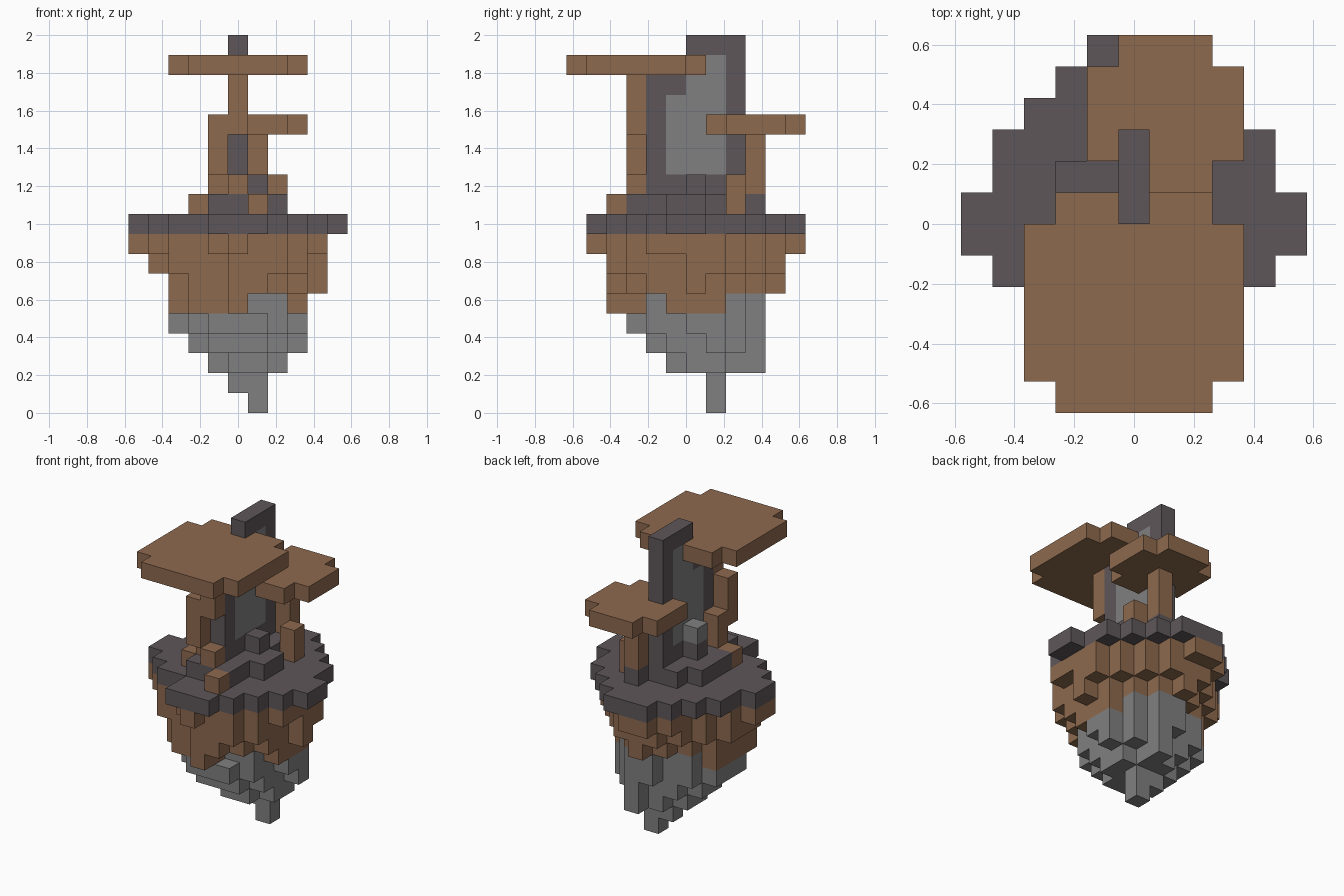
import bpy, bmesh

cube = bpy.data.objects.get("Cube")
if cube:
    bpy.data.objects.remove(cube, do_unlink=True)

UNIT = 2 / 19  # edge length of one block


def material(name, color):
    mat = bpy.data.materials.new(name)
    mat.use_nodes = True
    mat.diffuse_color = (*color, 1)
    bsdf = next(n for n in mat.node_tree.nodes if n.type == 'BSDF_PRINCIPLED')
    bsdf.inputs["Base Color"].default_value = (*color, 1)
    return mat


BROWN = material("earthy brown", (0.27, 0.143, 0.076))
DARK = material("dark slate", (0.112, 0.094, 0.102))
GREY = material("stone grey", (0.216, 0.216, 0.216))

parts = {}   # part name -> (material, set of cells)
filled = {}  # cell -> part name


def box(name, mat, x, y, z):
    """Fill an inclusive range of cells; earlier parts keep their cells."""
    cells = parts.setdefault(name, (mat, set()))[1]
    for i in range(x[0], x[-1] + 1):
        for j in range(y[0], y[-1] + 1):
            for k in range(z[0], z[-1] + 1):
                if (i, j, k) not in filled:
                    filled[i, j, k] = name
                    cells.add((i, j, k))


def layer(name, mat, k, *rects):
    for x, y in rects:
        box(name, mat, x, y, (k,))


def build(name, mat, cells):
    """Mesh the outer faces of a set of cells."""
    bm = bmesh.new()
    points = {}

    def vert(p):
        if p not in points:
            points[p] = bm.verts.new(((p[0] - 0.5) * UNIT, p[1] * UNIT, p[2] * UNIT))
        return points[p]

    for cell in sorted(cells):
        for axis in range(3):
            for side in (0, 1):
                near = list(cell)
                near[axis] += 2 * side - 1
                if tuple(near) in filled:
                    continue
                ring = []
                for a, b in ((0, 0), (1, 0), (1, 1), (0, 1)):
                    p = list(cell)
                    p[axis] += side
                    p[(axis + 1) % 3] += a
                    p[(axis + 2) % 3] += b
                    ring.append(vert(tuple(p)))
                bm.faces.new(ring if side else ring[::-1])
    mesh = bpy.data.meshes.new(name)
    bm.to_mesh(mesh)
    bm.free()
    mesh.materials.append(mat)
    bpy.context.collection.objects.link(bpy.data.objects.new(name, mesh))


# Stone underside, tapering to a hanging tip
box("rock_tip", GREY, (1,), (1,), (0, 1))
box("rock_tip", GREY, (0,), (1,), (1,))
box("rock_back_column", GREY, (1,), (3,), (2, 5))
layer("rock_base", GREY, 2, ((-1, 2), (0, 1)), ((0, 1), (-1, 2)))
layer("rock_base", GREY, 3, ((-2, 2), (0, 1)), ((-1, 2), (-1, 2)), ((-1, 1), (-2,)), ((3,), (1,)))
layer("rock_base", GREY, 4, ((-3, 2), (-1, 1)), ((-2, 2), (-2, 2)), ((-1, 1), (-3,)),
      ((3,), (0, 1)), ((0,), (3,)))
layer("rock_base", GREY, 5, ((-2, 2), (-2, 2)), ((0,), (3,)))

# Soil with ragged drips
layer("soil", BROWN, 5, ((3,), (-1, 1)), ((-3,), (-2, 1)), ((-2, 0), (-3,)), ((0,), (-4,)))
layer("soil", BROWN, 6, ((-3, 3), (-2, 1)), ((-2, 2), (-3, 2)), ((4,), (0,)),
      ((0, 1), (-4,)), ((-1, 1), (3,)), ((0,), (4,)))
layer("soil", BROWN, 7, ((-4,), (-1, 1)), ((4,), (0, 1)), ((-3, 3), (-3, 2)),
      ((-2, 2), (-3, 3)), ((0, 2), (-4,)), ((-1, 1), (4,)))
layer("soil", BROWN, 8, ((-5,), (-1, 0)), ((-4, 4), (-2, 1)), ((-3, 3), (-3, 2)),
      ((-1, 2), (-4, 3)), ((-2, 1), (3, 4)), ((0,), (-5,)), ((-1, 0), (5,)))

# Flat island top
layer("island_top", DARK, 9, ((-5, 5), (-1, 0)), ((-4, 4), (-2, 2)), ((-3, 3), (-3, 3)),
      ((-1, 2), (-4, 4)), ((-2,), (4,)), ((-1, 1), (-5, 5)))

# Roots and trunks
for cell in ((-2, -2, 10), (1, -4, 10), (0, -3, 11)):
    box("roots", BROWN, *[(c,) for c in cell])
box("trunk_buttress", BROWN, (-1,), (-2,), (11, 12))
box("right_root", BROWN, (2,), (2,), (10, 11))
box("front_trunk", BROWN, (-1,), (-3,), (12, 14))
box("front_trunk", BROWN, (0,), (-3,), (14, 16))
box("back_trunk", BROWN, (1,), (3,), (11, 13))

# Tree canopies with notched corners
layer("front_canopy", BROWN, 17, ((-3, 3), (-5, -1)), ((-2, 2), (-6, 0)))
layer("back_canopy", BROWN, 14, ((-1, 3), (2, 4)), ((1, 2), (1,)), ((0, 2), (5,)))

# Raised platform and loose blocks
layer("platform", DARK, 10, ((-2,), (-1, 1)), ((-1, 1), (-3, 2)), ((1,), (3,)), ((2,), (-1, 0)))
box("side_block", DARK, (1,), (0,), (11,))
box("stone_pillar_base", DARK, (-1,), (0,), (11,))
box("stone_pillar_cap", GREY, (-1,), (0,), (12,))

# Standing slab: stone core in a dark stepped frame
for j, top in ((-1, 15), (0, 16), (1, 17)):
    box("slab_core", GREY, (0,), (j,), (12, top))
box("slab_frame", DARK, (0,), (-2, 2), (11,))
box("slab_frame", DARK, (0,), (-2, -1), (12, 16))
box("slab_frame", DARK, (0,), (2,), (12, 18))
box("slab_frame", DARK, (0,), (0, 2), (18,))

for part, (mat, cells) in parts.items():
    build(part, mat, cells)
